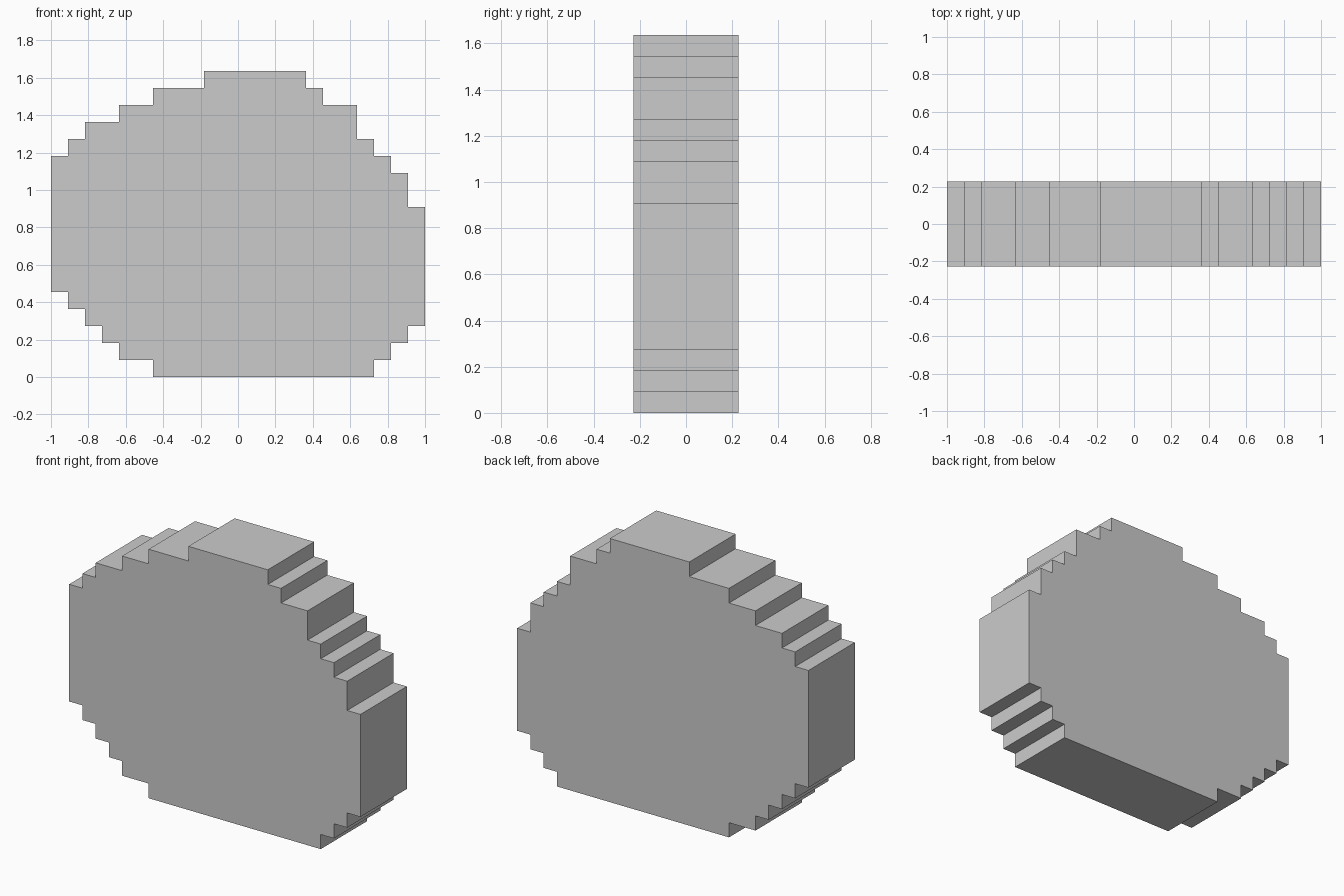
import bpy, bmesh

if "Cube" in bpy.data.objects:
    bpy.data.objects.remove(bpy.data.objects["Cube"])

U = 1 / 11          # one pixel step of the stepped outline
HALF_DEPTH = 2.5 * U

# Stepped outline, bottom to top: (edge x, top of step z) in pixel steps
RIGHT = [(8, 1), (9, 2), (10, 3), (11, 10), (10, 12), (9, 13), (8, 14),
         (7, 16), (5, 17), (4, 18)]
LEFT = [(-5, 1), (-7, 2), (-8, 3), (-9, 4), (-10, 5), (-11, 13), (-10, 14),
        (-9, 15), (-7, 16), (-5, 17), (-2, 18)]


def staircase(steps):
    points, z = [], 0
    for x, top in steps:
        points += [(x * U, z * U), (x * U, top * U)]
        z = top
    return points


# Slab: front outline pushed back through the depth
outline = staircase(RIGHT) + staircase(LEFT)[::-1]
bm = bmesh.new()
front = bm.faces.new([bm.verts.new((x, -HALF_DEPTH, z)) for x, z in outline])
result = bmesh.ops.extrude_face_region(bm, geom=[front], use_keep_orig=True)
moved = [g for g in result["geom"] if isinstance(g, bmesh.types.BMVert)]
bmesh.ops.translate(bm, verts=moved, vec=(0, 2 * HALF_DEPTH, 0))
bmesh.ops.recalc_face_normals(bm, faces=bm.faces)

mesh = bpy.data.meshes.new("stepped_slab")
bm.to_mesh(mesh)
bm.free()
bpy.context.collection.objects.link(bpy.data.objects.new("stepped_slab", mesh))
